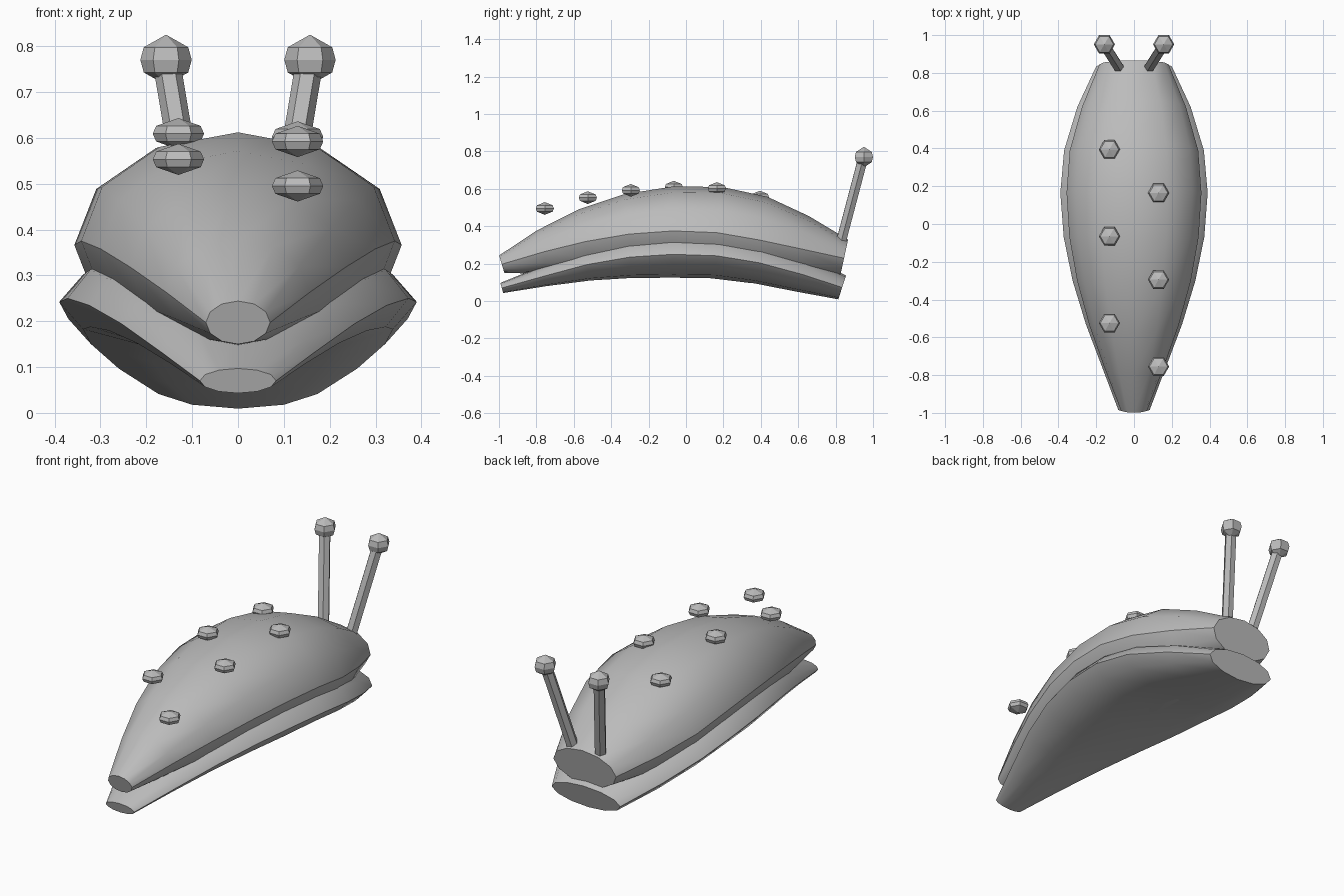
import bpy, bmesh, math
from mathutils import Vector, Matrix

cube = bpy.data.objects.get("Cube")
if cube:
    bpy.data.objects.remove(cube, do_unlink=True)

grey = bpy.data.materials.new("plain_grey")
grey.use_nodes = True
colour = (0.5, 0.5, 0.5, 1)
grey.diffuse_color = colour
grey.node_tree.nodes["Principled BSDF"].inputs["Base Color"].default_value = colour


def make_object(name, bm, smooth=False):
    bmesh.ops.recalc_face_normals(bm, faces=bm.faces)
    mesh = bpy.data.meshes.new(name)
    bm.to_mesh(mesh)
    bm.free()
    mesh.materials.append(grey)
    obj = bpy.data.objects.new(name, mesh)
    bpy.context.collection.objects.link(obj)
    if smooth:
        bpy.ops.object.select_all(action='DESELECT')
        obj.select_set(True)
        bpy.context.view_layer.objects.active = obj
        bpy.ops.object.shade_smooth_by_angle(angle=math.radians(35))
    return obj


def skin(bm, rings):
    """Join equal rings of vertices with quads."""
    for a, b in zip(rings, rings[1:]):
        for i in range(len(a)):
            j = (i + 1) % len(a)
            bm.faces.new((a[i], a[j], b[j], b[i]))


def arched_body(name, stations, sides=12):
    """Elliptical rings (y, z, half width, half height) square to an arched spine."""
    bm = bmesh.new()
    rings = []
    for k, (y, z, rx, rz) in enumerate(stations):
        before = stations[max(k - 1, 0)]
        after = stations[min(k + 1, len(stations) - 1)]
        tilt = math.atan2(after[1] - before[1], after[0] - before[0])
        ring = []
        for i in range(sides):
            a = math.tau * i / sides
            up = rz * math.cos(a)
            ring.append(bm.verts.new((rx * math.sin(a),
                                      y - up * math.sin(tilt),
                                      z + up * math.cos(tilt))))
        rings.append(ring)
    skin(bm, rings)
    bm.faces.new(rings[0])
    bm.faces.new(rings[-1])
    return make_object(name, bm, smooth=True)


def hex_bead(name, centre, radius, half_height):
    """Six-sided bead with pointed top and bottom."""
    bm = bmesh.new()
    c = Vector(centre)
    rings = []
    for lat in (-30, 0, 30):
        lat = math.radians(lat)
        r, h = radius * math.cos(lat), half_height * math.sin(lat)
        rings.append([bm.verts.new(c + Vector((r * math.cos(math.tau * i / 6),
                                               r * math.sin(math.tau * i / 6), h)))
                      for i in range(6)])
    skin(bm, rings)
    for ring, side in ((rings[0], -1), (rings[-1], 1)):
        tip = bm.verts.new(c + Vector((0, 0, side * half_height)))
        for i in range(6):
            bm.faces.new((ring[i], ring[(i + 1) % 6], tip))
    return make_object(name, bm)


def stalk(name, start, end, r1, r2):
    a, b = Vector(start), Vector(end)
    bm = bmesh.new()
    turn = Vector((0, 0, 1)).rotation_difference(b - a).to_matrix().to_4x4()
    place = Matrix.Translation((a + b) / 2) @ turn @ Matrix.Rotation(math.pi / 2, 4, 'Z')
    bmesh.ops.create_cone(bm, cap_ends=True, segments=6, radius1=r1, radius2=r2,
                          depth=(b - a).length, matrix=place)
    return make_object(name, bm)


# Domed back
arched_body("upper_body", [
    (-.985, .197, .07, .049), (-.765, .262, .155, .12), (-.54, .318, .235, .175),
    (-.305, .358, .30, .215), (-.07, .375, .342, .237), (.165, .366, .357, .246),
    (.39, .327, .34, .235), (.62, .278, .275, .18), (.845, .229, .183, .102)])

# Flatter foot
arched_body("lower_body", [
    (-.985, .07, .083, .028), (-.76, .133, .168, .055), (-.53, .195, .255, .087),
    (-.3, .235, .325, .112), (-.07, .25, .372, .125), (.165, .242, .39, .12),
    (.39, .205, .37, .113), (.62, .143, .3, .097), (.835, .073, .2, .067)])

# Eye stalks and eyes
for side, word in ((1, "left"), (-1, "right")):
    stalk(word + "_eye_stalk", (side * .083, .832, .33), (side * .156, .947, .765), .03, .03)
    hex_bead(word + "_eye", (side * .157, .951, .77), .056, .055)

# Row of spots, alternating sides
spot_heights = (.495, .553, .592, .609, .602, .556)
for i, z in enumerate(spot_heights):
    x = .13 if i % 2 == 0 else -.13
    hex_bead("back_spot_%d" % (i + 1), (x, -.755 + .23 * i, z), .056, .034)
